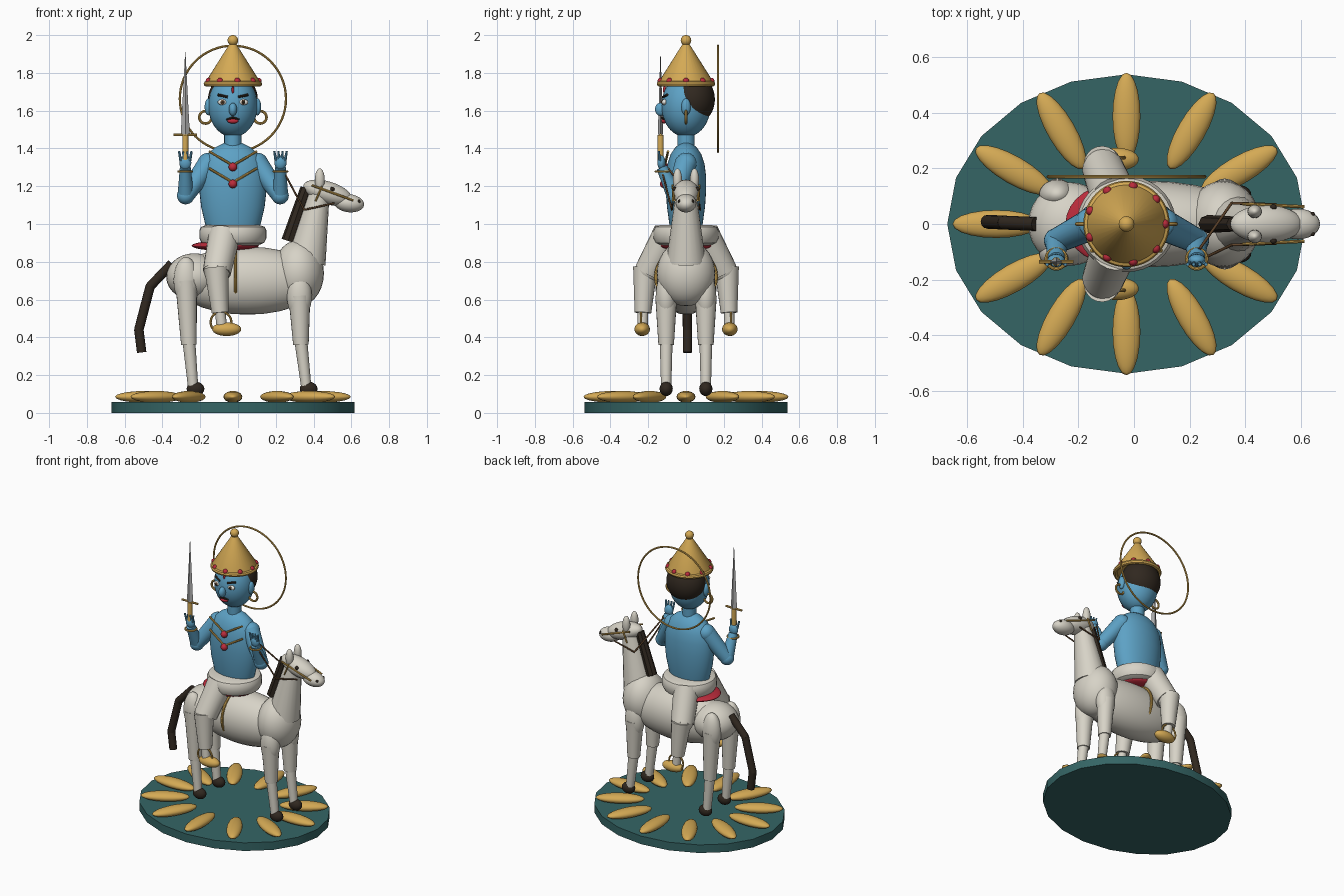
import bpy, bmesh, math
from mathutils import Vector, Matrix

if "Cube" in bpy.data.objects:
    bpy.data.objects.remove(bpy.data.objects["Cube"])

CX = -0.027  # centre line of the rider and base


def colour(name, rgb):
    m = bpy.data.materials.new(name)
    m.diffuse_color = (*rgb, 1)
    m.use_nodes = True
    m.node_tree.nodes["Principled BSDF"].inputs["Base Color"].default_value = m.diffuse_color
    return m


BLUE = colour("blue skin", (0.11, 0.36, 0.56))
GOLD = colour("gold", (0.66, 0.40, 0.09))
TEAL = colour("teal", (0.035, 0.13, 0.13))
WHITE = colour("ivory", (0.68, 0.65, 0.57))
DARK = colour("dark brown", (0.03, 0.021, 0.014))
RED = colour("red", (0.50, 0.025, 0.045))
STEEL = colour("steel", (0.42, 0.42, 0.42))
LEATHER = colour("leather", (0.12, 0.06, 0.025))
EYE = colour("eye white", (0.85, 0.85, 0.80))


def finish(name, bm, mat):
    bmesh.ops.recalc_face_normals(bm, faces=bm.faces[:])
    me = bpy.data.meshes.new(name)
    bm.to_mesh(me)
    bm.free()
    me.materials.append(mat)
    ob = bpy.data.objects.new(name, me)
    bpy.context.collection.objects.link(ob)
    return ob


def ball(name, mat, c, r, rot=(0, 0, 0), seg=28):
    """Ellipsoid with centre c and half sizes r."""
    bm = bmesh.new()
    bmesh.ops.create_uvsphere(bm, u_segments=seg, v_segments=seg // 2, radius=1)
    r = (r, r, r) if isinstance(r, (int, float)) else r
    ob = finish(name, bm, mat)
    ob.location, ob.rotation_euler, ob.scale = c, rot, r
    return ob


def rod(name, mat, a, b, r1, r2=None, seg=20):
    """Tapered cylinder from a to b."""
    a, b = Vector(a), Vector(b)
    d = b - a
    bm = bmesh.new()
    m = Matrix.Translation((a + b) / 2) @ d.to_track_quat('Z', 'Y').to_matrix().to_4x4()
    bmesh.ops.create_cone(bm, cap_ends=True, segments=seg, radius1=r1,
                          radius2=r1 if r2 is None else r2, depth=d.length, matrix=m)
    return finish(name, bm, mat)


def ring(name, mat, c, R, r, axis='Z', scale=(1, 1, 1), seg=48):
    bm = bmesh.new()
    rows = []
    for i in range(seg):
        a = 2 * math.pi * i / seg
        rows.append([bm.verts.new(((R + r * math.cos(t)) * math.cos(a),
                                   (R + r * math.cos(t)) * math.sin(a), r * math.sin(t)))
                     for t in (2 * math.pi * j / 8 for j in range(8))])
    for i in range(seg):
        p, q = rows[i], rows[(i + 1) % seg]
        for j in range(8):
            bm.faces.new((p[j], q[j], q[(j + 1) % 8], p[(j + 1) % 8]))
    ob = finish(name, bm, mat)
    ob.rotation_euler = {'Z': (0, 0, 0), 'Y': (math.pi / 2, 0, 0), 'X': (0, math.pi / 2, 0)}[axis]
    ob.location, ob.scale = c, scale
    return ob


def lathe(name, mat, profile, c=(0, 0, 0), sy=1.0, seg=36):
    bm = bmesh.new()
    rows = [[bm.verts.new((r * math.cos(2 * math.pi * i / seg), sy * r * math.sin(2 * math.pi * i / seg), z))
             for i in range(seg)] for r, z in profile]
    for p, q in zip(rows, rows[1:]):
        for i in range(seg):
            j = (i + 1) % seg
            bm.faces.new((p[i], p[j], q[j], q[i]))
    bm.faces.new(rows[0])
    bm.faces.new(rows[-1])
    ob = finish(name, bm, mat)
    ob.location = c
    return ob


def tube(name, mat, pts, r):
    """Chain of rods with round joints."""
    for a, b in zip(pts, pts[1:]):
        rod(name, mat, a, b, r, seg=12)
    for p in pts[1:-1]:
        ball(name + "_joint", mat, p, r, seg=12)


# Base with petals
base = rod("base", TEAL, (0, 0, 0), (0, 0, 0.057), 1, seg=20)
base.scale, base.location = (0.643, 0.537, 1), (CX, 0, 0)
for k in range(12):
    t = math.radians(30 * k)
    c, s = math.cos(t), math.sin(t)
    ball("petal", GOLD, (CX + 0.467 * c, 0.386 * s, 0.085), (0.157, 0.05, 0.031), (0, 0, t), 20)

# Horse body
ball("horse_body", WHITE, (0.05, 0, 0.70), (0.39, 0.155, 0.18))
ball("horse_chest", WHITE, (0.32, 0, 0.74), (0.135, 0.155, 0.175))
ball("horse_haunch", WHITE, (-0.23, 0, 0.72), (0.15, 0.15, 0.125))
rod("horse_neck", WHITE, (0.36, 0, 0.80), (0.43, 0, 1.16), 0.105, 0.055)
ball("horse_head", WHITE, (0.475, 0, 1.165), (0.135, 0.068, 0.06), (0, 0.3, 0))
ball("horse_muzzle", WHITE, (0.588, 0, 1.11), (0.08, 0.055, 0.048), (0, 0.12, 0))
m = rod("mane", DARK, (0.265, 0, 0.91), (0.36, 0, 1.19), 0.036, 0.03, seg=8)
m.scale.y = 0.9
tube("tail", DARK, [(-0.35, 0, 0.79), (-0.465, 0.005, 0.67), (-0.525, 0.008, 0.44), (-0.51, 0.008, 0.32)], 0.025)
for s in (-1, 1):
    y = 0.105 * s
    # Legs: rounded thigh, upper leg, lower leg, hoof
    for n, x0, x1, x2, zt in (("hind", -0.275, -0.26, -0.237, 0.70), ("front", 0.325, 0.333, 0.362, 0.62)):
        ball(n + "_thigh", WHITE, (x0, y, zt), (0.066, 0.055, 0.125))
        rod(n + "_upper_leg", WHITE, (x1, y, 0.36), (x0, y, zt), 0.041, 0.058)
        rod(n + "_lower_leg", WHITE, (x2, y, 0.13), (x1, y, 0.38), 0.027, 0.034)
        ball(n + "_hoof", DARK, (x2 + 0.012, y, 0.127), (0.047, 0.035, 0.038), seg=20)
    ball("horse_ear", WHITE, (0.433, 0.045 * s, 1.235), (0.026, 0.024, 0.06), seg=20)
    ball("horse_eye", DARK, (0.50, 0.06 * s, 1.185), 0.012, seg=12)
    ball("nostril", DARK, (0.64, 0.035 * s, 1.12), 0.009, seg=12)
    # Bridle and reins
    rod("cheek_strap", GOLD, (0.39, 0.072 * s, 1.205), (0.61, 0.062 * s, 1.125), 0.006, seg=8)
    rod("brow_strap", GOLD, (0.445, 0.07 * s, 1.20), (0.41, 0.07 * s, 1.12), 0.005, seg=8)
    tube("rein", LEATHER, [(0.235, -0.11 + 0.02 * s, 1.29), (0.35, 0.075 * s, 1.075), (0.51, 0.07 * s, 1.11)], 0.005)

# Saddle and girth
ball("saddle", RED, (-0.068, 0, 0.885), (0.178, 0.145, 0.027))
ring("girth", GOLD, (-0.013, 0, 0.72), 0.16, 0.009, 'X', (0.95, 1.0, 1))

# Rider hips and torso
lathe("hips", WHITE, [(0.13, 0.885), (0.165, 0.90), (0.178, 0.925), (0.178, 0.965), (0.168, 0.985), (0.14, 0.995)], (CX, 0, 0), 0.97)
lathe("torso", BLUE, [(0.13, 0.95), (0.147, 1.0), (0.168, 1.09), (0.178, 1.18), (0.176, 1.26), (0.163, 1.32),
                      (0.135, 1.37), (0.095, 1.405), (0.045, 1.43)], (CX, 0, 0), 0.6)
rod("neck", BLUE, (CX, 0, 1.39), (CX, 0, 1.50), 0.046)
for s in (-1, 1):
    # Legs and stirrups
    rod("rider_thigh", WHITE, (-0.07, 0.09 * s, 0.95), (-0.112, 0.20 * s, 0.745), 0.085, 0.075)
    ball("rider_knee", WHITE, (-0.112, 0.20 * s, 0.755), 0.07)
    rod("rider_shin", WHITE, (-0.115, 0.215 * s, 0.77), (-0.095, 0.228 * s, 0.53), 0.065, 0.044)
    rod("ankle", WHITE, (-0.095, 0.228 * s, 0.54), (-0.085, 0.23 * s, 0.45), 0.028)
    ball("shoe", GOLD, (-0.06, 0.232 * s, 0.443), (0.077, 0.041, 0.036))
    ring("stirrup", GOLD, (-0.09, 0.238 * s, 0.48), 0.055, 0.006, 'Y', seg=32)
    # Arms and hands
    hx = CX + 0.252 * s
    rod("upper_arm", BLUE, (CX + 0.125 * s, 0, 1.325), (CX + 0.25 * s, -0.06, 1.15), 0.058, 0.045)
    ball("shoulder", BLUE, (CX + 0.13 * s, 0, 1.32), 0.057)
    ball("elbow", BLUE, (CX + 0.25 * s, -0.06, 1.15), 0.046)
    rod("forearm", BLUE, (CX + 0.25 * s, -0.06, 1.15), (hx, -0.128, 1.30), 0.043, 0.029)
    ring("bracelet", GOLD, (hx, -0.125, 1.278), 0.036, 0.006, seg=28)
    ball("palm", BLUE, (hx, -0.13, 1.325), (0.032, 0.022, 0.038), seg=20)
    for k in range(4):
        fx = hx + (k - 1.5) * 0.016
        rod("finger", BLUE, (fx, -0.138, 1.335), (fx + (k - 1.5) * 0.006, -0.145, 1.385), 0.008, 0.006, seg=8)

# Sword
SX = CX - 0.252
rod("sword_handle", GOLD, (SX, -0.135, 1.34), (SX, -0.135, 1.47), 0.016, seg=16)
rod("sword_guard", GOLD, (SX - 0.062, -0.135, 1.472), (SX + 0.062, -0.135, 1.472), 0.007, seg=10)
blade = rod("sword_blade", STEEL, (0, 0, 0), (0, 0, 0.435), 0.024, 0.001, seg=4)
blade.location, blade.scale = (SX, -0.135, 1.475), (1, 0.6, 1)

# Necklaces
for z in (1.31, 1.22):
    for s in (-1, 1):
        rod("necklace", GOLD, (CX, -0.112, z), (CX + 0.127 * s, -0.095, z + 0.075), 0.0065, seg=8)
    ball("pendant", RED, (CX, -0.115, z - 0.008), 0.023, seg=16)

# Head and hair
ball("head", BLUE, (CX, 0, 1.625), (0.13, 0.13, 0.165), seg=36)
ball("hair", DARK, (CX, 0.035, 1.66), (0.132, 0.118, 0.135), seg=36)
ball("nose", BLUE, (CX, -0.136, 1.607), (0.022, 0.028, 0.035), seg=20)
ball("mouth", RED, (CX, -0.117, 1.545), (0.03, 0.014, 0.013), seg=16)
ball("forehead_mark", RED, (CX, -0.114, 1.71), (0.007, 0.008, 0.022), seg=12)
for s in (-1, 1):
    x = CX + 0.055 * s
    ball("eye", EYE, (x, -0.114, 1.645), (0.026, 0.014, 0.016), seg=16)
    ball("iris", LEATHER, (x, -0.125, 1.645), (0.011, 0.006, 0.012), seg=12)
    ball("pupil", DARK, (x, -0.13, 1.645), (0.006, 0.004, 0.006), seg=12)
    rod("eyebrow", DARK, (x - 0.027 * s, -0.121, 1.672), (x + 0.025 * s, -0.10, 1.684), 0.007, seg=8)
    rod("moustache", DARK, (CX, -0.126, 1.563), (CX + 0.034 * s, -0.116, 1.553), 0.007, 0.004, seg=8)
    ball("ear", BLUE, (CX + 0.13 * s, 0, 1.62), (0.02, 0.025, 0.045), seg=16)
    ring("earring", GOLD, (CX + 0.145 * s, 0, 1.565), 0.033, 0.007, 'Y', seg=28)

# Crown with gems, and halo
lathe("crown", GOLD, [(0.142, 1.74), (0.14, 1.76), (0.02, 1.95)], (CX, 0, 0))
ring("crown_band", GOLD, (CX, 0, 1.742), 0.14, 0.015)
ball("crown_finial", GOLD, (CX, 0, 1.972), 0.028)
for k in range(9):
    t = math.radians(40 * k)
    ball("crown_gem", RED, (CX + 0.136 * math.cos(t), 0.136 * math.sin(t), 1.757), 0.017, seg=12)
ring("halo", GOLD, (CX, 0.17, 1.663), 0.281, 0.006, 'Y', seg=64)

# Smooth shading with sharp edges kept
bpy.ops.object.select_all(action='SELECT')
bpy.context.view_layer.objects.active = base
bpy.ops.object.shade_smooth_by_angle(angle=math.radians(35))
